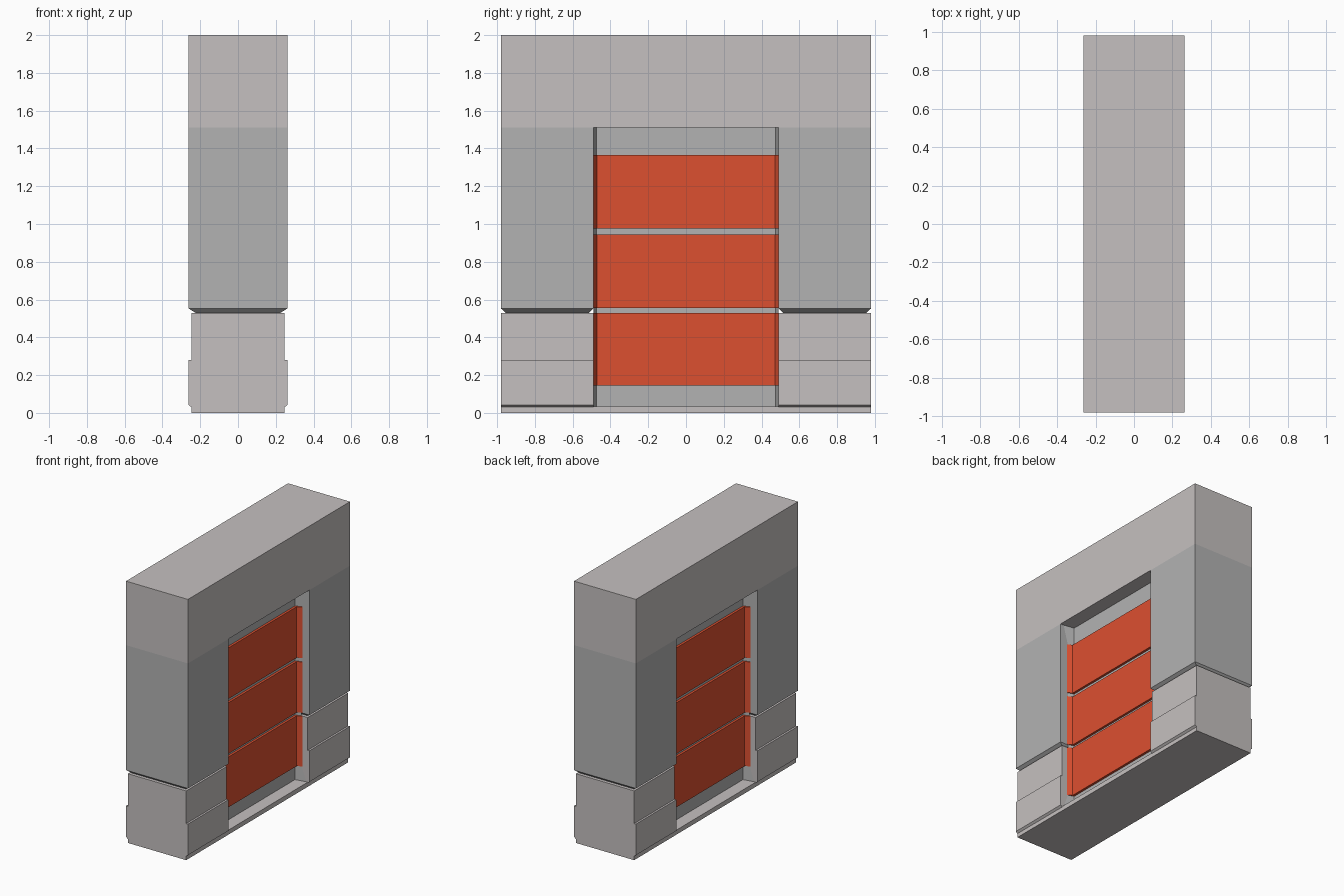
import bpy, bmesh

if "Cube" in bpy.data.objects:
    bpy.data.objects.remove(bpy.data.objects["Cube"])


def material(name, rgb):
    m = bpy.data.materials.new(name)
    m.diffuse_color = (*rgb, 1)
    m.use_nodes = True
    m.node_tree.nodes["Principled BSDF"].inputs["Base Color"].default_value = m.diffuse_color
    return m


RED = material("door_red", (0.72, 0.08, 0.03))
WARM = material("warm_stone", (0.56, 0.53, 0.525))
GREY = material("plain_grey", (0.45, 0.45, 0.45))


def loft(name, sections, mat):
    """Stack closed cross-sections [(z, [(x, y), ...]), ...] into a capped solid."""
    bm = bmesh.new()
    rings = [[bm.verts.new((x, y, z)) for x, y in pts] for z, pts in sections]
    n = len(rings[0])
    for a, b in zip(rings, rings[1:]):
        for i in range(n):
            j = (i + 1) % n
            bm.faces.new((a[i], a[j], b[j], b[i]))
    bm.faces.new(rings[0][::-1])
    bm.faces.new(rings[-1])
    bmesh.ops.recalc_face_normals(bm, faces=bm.faces)
    me = bpy.data.meshes.new(name)
    bm.to_mesh(me)
    bm.free()
    me.materials.append(mat)
    ob = bpy.data.objects.new(name, me)
    bpy.context.collection.objects.link(ob)
    return ob


def rect(hx, y0, y1):
    return [(-hx, y0), (hx, y0), (hx, y1), (-hx, y1)]


def tray(hx, y_in, lip, y_out=0.49):
    """Door plan: flat middle with raised, splayed lips at both ends, on both faces."""
    side = [(lip, -y_out), (hx, -y_in), (hx, y_in), (lip, y_out)]
    return side + [(-x, y) for x, y in reversed(side)]


X, XIN, Y, OPEN = 0.262, 0.247, 0.98, 0.49

# Lintel above the doorway and sill running under it
loft("lintel", [(1.51, rect(X, -Y, Y)), (2.0, rect(X, -Y, Y))], WARM)
loft("sill", [(0, rect(XIN, -Y, Y)), (0.035, rect(XIN, -Y, Y))], WARM)

# Jambs: upper pillar with chamfered foot, and stepped plinth
for label, s in (("left", -1), ("right", 1)):
    def band(hx, inset=0.0):
        return rect(hx, *sorted((s * (OPEN + inset), s * (Y - inset))))
    loft(label + "_upper_jamb",
         [(0.53, band(0.225, 0.025)), (0.553, band(X)), (1.51, band(X))], GREY)
    loft(label + "_plinth",
         [(0.03, band(XIN)), (0.042, band(X)), (0.28, band(X)),
          (0.28, band(XIN)), (0.53, band(XIN))], WARM)

# Door core, its lips flaring outward at the bottom and top
loft("door_core",
     [(0.035, tray(0.15, 0.475, 0.235)), (0.145, tray(0.15, 0.475, 0.195)),
      (1.365, tray(0.15, 0.475, 0.195)), (1.51, tray(0.15, 0.475, 0.235))], GREY)

# Three red door panels standing proud of the core
for i, (z0, z1) in enumerate(((0.145, 0.53), (0.555, 0.945), (0.975, 1.365))):
    plan = tray(0.168, 0.47, 0.205)
    loft(f"door_panel_{i + 1}", [(z0, plan), (z1, plan)], RED)
